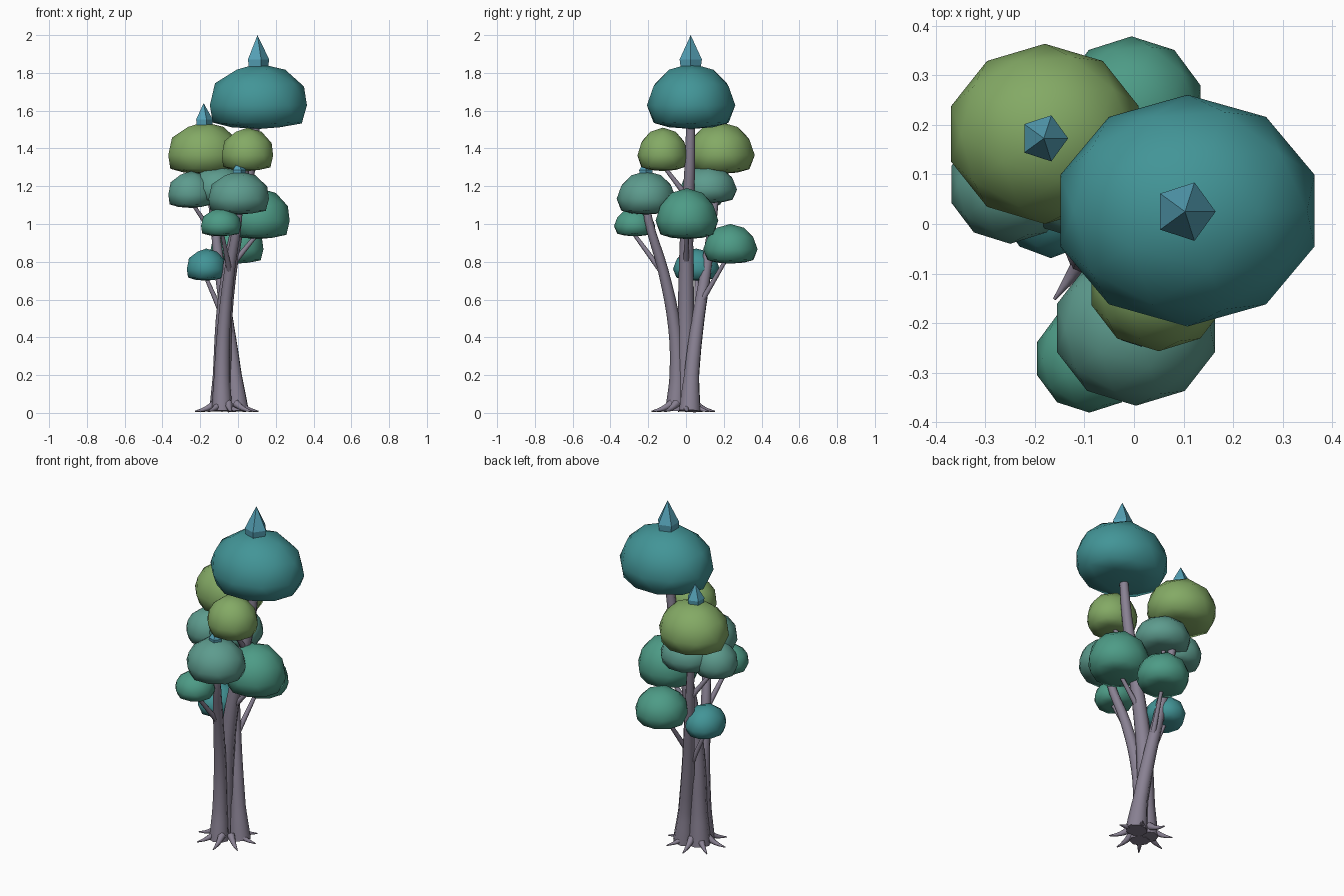
import bpy, bmesh, math
from mathutils import Vector

if "Cube" in bpy.data.objects:
    bpy.data.objects.remove(bpy.data.objects["Cube"])


def material(name, rgb):
    m = bpy.data.materials.new(name)
    m.diffuse_color = (*rgb, 1)
    m.use_nodes = True
    m.node_tree.nodes["Principled BSDF"].inputs["Base Color"].default_value = m.diffuse_color
    return m


BARK = material("bark", (0.25, 0.22, 0.29))
TEAL = material("teal_leaf", (0.055, 0.30, 0.31))
GREEN = material("green_leaf", (0.075, 0.33, 0.24))
PALE = material("pale_leaf", (0.11, 0.33, 0.27))
LIME = material("lime_leaf", (0.23, 0.40, 0.13))
TIP = material("tip_blue", (0.09, 0.35, 0.46))


def add_mesh(name, bm, mat, smooth):
    for f in bm.faces:
        f.smooth = smooth
    me = bpy.data.meshes.new(name)
    bm.to_mesh(me)
    bm.free()
    me.materials.append(mat)
    ob = bpy.data.objects.new(name, me)
    bpy.context.collection.objects.link(ob)
    return ob


def tube(name, pts, res=4):
    """Tapered limb through (x, y, z, radius) points."""
    cu = bpy.data.curves.new(name, 'CURVE')
    cu.dimensions = '3D'
    cu.bevel_depth = 1.0
    cu.bevel_resolution = 2
    cu.use_fill_caps = True
    cu.resolution_u = res
    sp = cu.splines.new('BEZIER')
    sp.bezier_points.add(len(pts) - 1)
    for bp, (x, y, z, r) in zip(sp.bezier_points, pts):
        bp.co = (x, y, z)
        bp.radius = r
        bp.handle_left_type = bp.handle_right_type = 'AUTO'
    cu.materials.append(BARK)
    ob = bpy.data.objects.new(name, cu)
    bpy.context.collection.objects.link(ob)
    bpy.ops.object.select_all(action='DESELECT')
    ob.select_set(True)
    bpy.context.view_layer.objects.active = ob
    bpy.ops.object.convert(target='MESH')
    bpy.ops.object.shade_smooth_by_angle(angle=math.radians(60))


def canopy(name, x, y, rx, ry, z0, z1, mat):
    """Low-poly dome with a flattened underside, between z0 and z1."""
    bm = bmesh.new()
    bmesh.ops.create_icosphere(bm, subdivisions=2, radius=1)
    rz = (z1 - z0) / 1.568
    for v in bm.verts:
        z = v.co.z
        if z < -0.4:
            z = -0.4 + (z + 0.4) * 0.28
        v.co = (x + v.co.x * rx, y + v.co.y * ry, z1 - rz + z * rz)
    add_mesh(name, bm, mat, True)


def spike(name, x, y, z0, z1, r):
    """Five-sided crystal tip with a short collar."""
    bm = bmesh.new()
    rings = []
    for z, k in ((z0 - 0.01, 0.92), (z0 + (z1 - z0) * 0.17, 1.0)):
        rings.append([bm.verts.new((x + k * r * math.cos(i * math.tau / 5),
                                    y + k * r * math.sin(i * math.tau / 5), z)) for i in range(5)])
    top = bm.verts.new((x, y, z1))
    for i in range(5):
        j = (i + 1) % 5
        bm.faces.new((rings[0][i], rings[0][j], rings[1][j], rings[1][i]))
        bm.faces.new((rings[1][i], rings[1][j], top))
    bm.faces.new(rings[0][::-1])
    add_mesh(name, bm, TIP, False)


# Three leaning trunks
tube("main_trunk", [(-0.09, 0.0, 0.01, 0.062), (-0.085, 0.0, 0.2, 0.048), (-0.065, 0.0, 0.6, 0.042),
                    (0.0, 0.005, 1.0, 0.034), (0.065, 0.02, 1.3, 0.028), (0.1, 0.025, 1.6, 0.022)])
tube("rear_trunk", [(0.0, 0.02, 0.01, 0.06), (-0.02, 0.03, 0.2, 0.042), (-0.06, 0.065, 0.5, 0.035),
                    (-0.095, 0.105, 0.75, 0.03), (-0.13, 0.145, 1.05, 0.022), (-0.17, 0.175, 1.36, 0.018)])
tube("front_trunk", [(-0.085, -0.055, 0.01, 0.055), (-0.085, -0.045, 0.2, 0.042), (-0.075, -0.06, 0.45, 0.034),
                     (-0.045, -0.12, 0.75, 0.028), (0.0, -0.2, 1.03, 0.022), (0.005, -0.21, 1.12, 0.018)])

# Thin branches: start and end points
branches = [((-0.12, 0.13, 0.93), (-0.25, 0.07, 1.12)),
            ((-0.075, 0.06, 0.5), (-0.18, 0.055, 0.74)),
            ((-0.065, 0.07, 0.57), (-0.01, 0.235, 0.85)),
            ((-0.045, -0.13, 0.75), (-0.09, -0.3, 0.98)),
            ((-0.035, 0.0, 0.78), (0.13, 0.005, 0.98)),
            ((0.04, 0.01, 1.14), (0.05, -0.13, 1.32)),
            ((-0.12, 0.13, 1.0), (-0.09, 0.12, 1.18))]
for i, (a, b) in enumerate(branches):
    tube(f"branch_{i + 1}", [(*a, 0.016), (*b, 0.009)], 2)

# Roots fanning out at ground level
for i in range(8):
    a = i * math.tau / 8 + 0.15
    d = Vector((math.cos(a), math.sin(a), 0))
    c = Vector((-0.06, -0.015, 0))
    p, q, e = c + d * 0.06, c + d * 0.11, c + d * 0.17
    tube(f"root_{i + 1}", [(p.x, p.y, 0.05, 0.022), (q.x, q.y, 0.022, 0.013), (e.x, e.y, 0.008, 0.003)], 3)

# Leaf clumps: x, y, radii, bottom, top
canopy("top_canopy", 0.108, 0.027, 0.27, 0.234, 1.503, 1.85, TEAL)
canopy("rear_canopy", -0.18, 0.182, 0.199, 0.182, 1.265, 1.54, LIME)
canopy("upper_front_canopy", 0.05, -0.122, 0.143, 0.135, 1.28, 1.51, LIME)
canopy("front_canopy", 0.004, -0.21, 0.168, 0.157, 1.05, 1.28, PALE)
canopy("right_canopy", 0.11, 0.005, 0.172, 0.166, 0.92, 1.19, GREEN)
canopy("left_canopy", -0.25, 0.08, 0.125, 0.12, 1.085, 1.28, PALE)
canopy("middle_canopy", -0.1, 0.118, 0.158, 0.152, 1.11, 1.31, PALE)
canopy("low_rear_canopy", -0.005, 0.235, 0.147, 0.144, 0.79, 1.0, GREEN)
canopy("low_left_canopy", -0.168, 0.055, 0.108, 0.124, 0.7, 0.87, TEAL)
canopy("low_front_canopy", -0.09, -0.272, 0.111, 0.109, 0.935, 1.085, GREEN)

# Crystal tips on the crowns
spike("top_spike", 0.103, 0.025, 1.845, 2.0, 0.062)
spike("rear_spike", -0.182, 0.173, 1.535, 1.64, 0.049)
spike("front_spike", 0.004, -0.212, 1.275, 1.34, 0.038)
